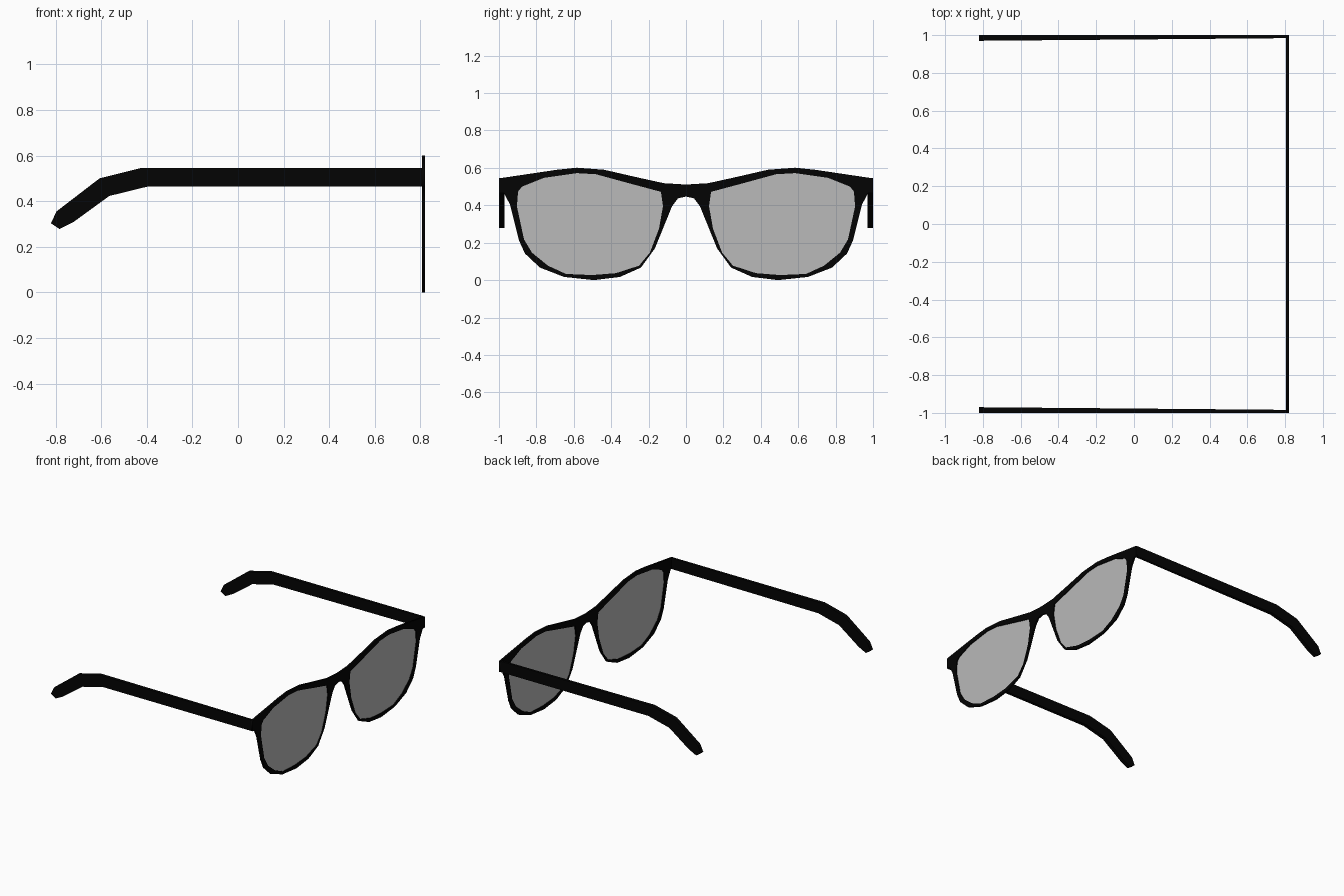
import bpy, bmesh
from mathutils import Matrix

if "Cube" in bpy.data.objects:
    bpy.data.objects.remove(bpy.data.objects["Cube"])

def mat(name, v):
    m = bpy.data.materials.new(name)
    m.diffuse_color = (v, v, v, 1)
    m.use_nodes = True
    m.node_tree.nodes["Principled BSDF"].inputs["Base Color"].default_value = m.diffuse_color
    return m

black = mat("black_plastic", 0.0009)
tint = mat("grey_lens", 0.487)

# profile plane: local x -> world y, local y -> world z, local z -> world x
FACE = Matrix(((0, 0, 1, 0), (1, 0, 0, 0), (0, 1, 0, 0), (0, 0, 0, 1)))
FRONT_X = 0.813

# outer rim, right half, from bridge top round to bridge underside (y, z)
rim = [(0, .511), (.118, .518), (.246, .546), (.438, .59), (.583, .601), (.69, .59),
       (1, .544), (1, .465), (.973, .465), (.941, .404), (.893, .212), (.861, .142),
       (.781, .067), (.652, .017), (.492, 0), (.353, .017), (.241, .067),
       (.166, .17), (.075, .394), (.043, .437), (0, .447)]
# lens opening
opening = [(.134, .472), (.294, .515), (.481, .566), (.583, .572), (.759, .547), (.877, .5),
           (.898, .473), (.904, .394), (.866, .217), (.824, .147), (.738, .077),
           (.642, .033), (.503, .027), (.375, .037), (.251, .077), (.193, .147),
           (.144, .276), (.123, .396)]

def flip(pts):
    return [(-y, z) for y, z in reversed(pts)]

# front frame: filled outline with two holes
cu = bpy.data.curves.new("front_frame", 'CURVE')
cu.dimensions, cu.fill_mode, cu.extrude = '2D', 'BOTH', 0.007
for loop in (rim + flip(rim[1:-1]), opening, flip(opening)):
    s = cu.splines.new('POLY')
    s.points.add(len(loop) - 1)
    for p, (y, z) in zip(s.points, loop):
        p.co = (y, z, 0, 1)
    s.use_cyclic_u = True
tmp = bpy.data.objects.new("outline_helper", cu)
bpy.context.collection.objects.link(tmp)
bpy.context.view_layer.update()
me = bpy.data.meshes.new_from_object(tmp.evaluated_get(bpy.context.evaluated_depsgraph_get()))
bpy.data.objects.remove(tmp)
me.transform(Matrix.Translation((FRONT_X, 0, 0)) @ FACE)
me.materials.clear()
me.materials.append(black)
bpy.context.collection.objects.link(bpy.data.objects.new("front_frame", me))

def mesh_object(name, verts, faces, material):
    m = bpy.data.meshes.new(name)
    m.from_pydata(verts, [], faces)
    bm = bmesh.new()
    bm.from_mesh(m)
    if len(faces) > 1:
        bmesh.ops.recalc_face_normals(bm, faces=bm.faces)
    bm.to_mesh(m)
    bm.free()
    m.materials.append(material)
    bpy.context.collection.objects.link(bpy.data.objects.new(name, m))

# temple arm side profile (x, z)
arm = [(.808, .545), (-.428, .545), (-.607, .5), (-.796, .355), (-.82, .303),
       (-.783, .278), (-.721, .309), (-.564, .423), (-.393, .465), (.808, .465)]
n = len(arm)

for side, label in ((1, "left"), (-1, "right")):
    # lens sheet
    pts = opening if side > 0 else flip(opening)
    mesh_object(label + "_lens", [(FRONT_X, y, z) for y, z in reversed(pts)],
                [range(len(pts))], tint)
    # temple arm, thickening toward the ear tip
    inner = [(x, side * (0.977 + 0.007 * x / 0.81), z) for x, z in arm]
    outer = [(x, side, z) for x, z in arm]
    faces = [tuple(range(n)), tuple(range(n, 2 * n))]
    faces += [(i, (i + 1) % n, n + (i + 1) % n, n + i) for i in range(n)]
    mesh_object(label + "_temple_arm", inner + outer, faces, black)
